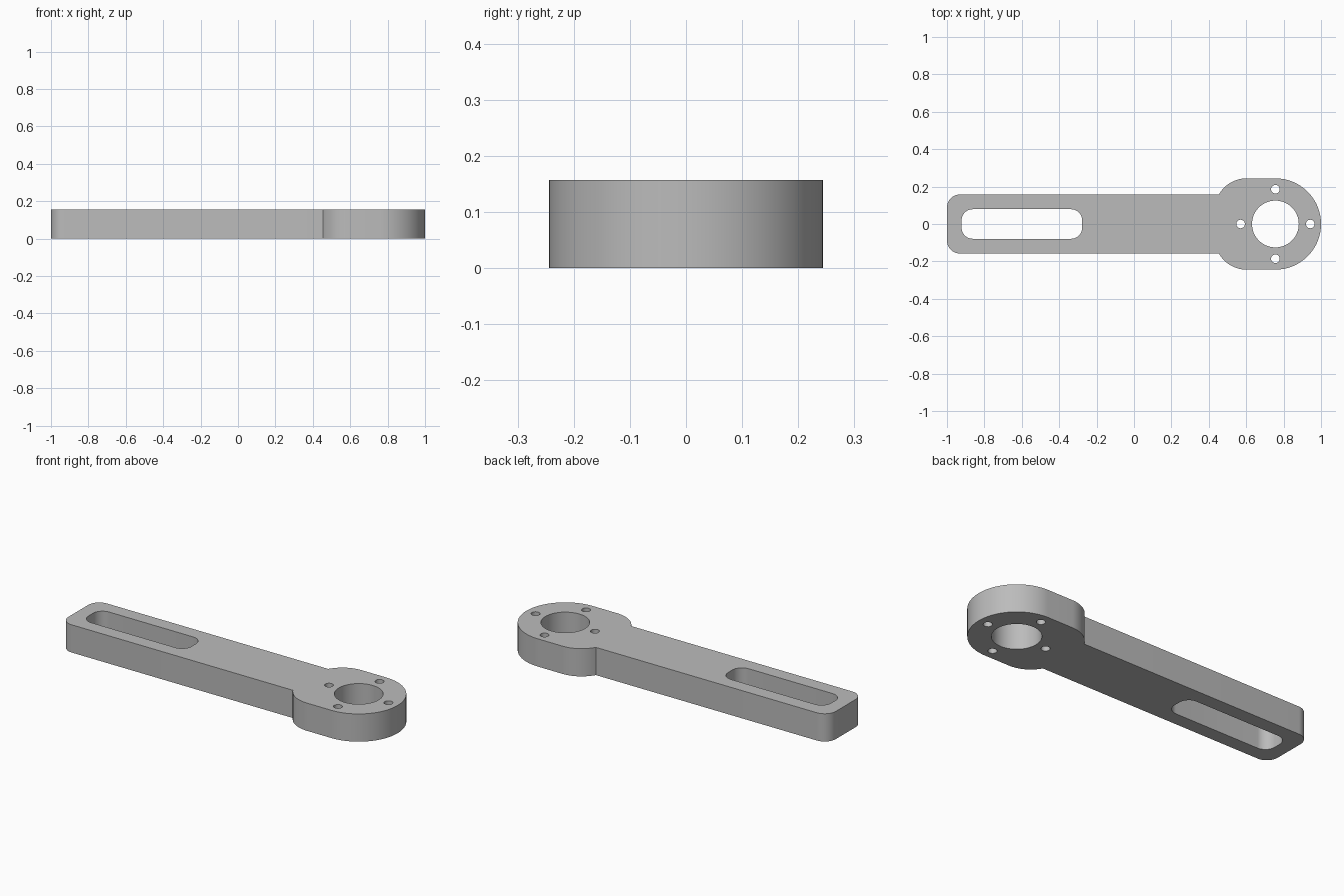
import bpy
import bmesh
from math import pi, cos, sin, asin

cube = bpy.data.objects.get("Cube")
if cube:
    bpy.data.objects.remove(cube)

THICK = 0.157
ARM_Y = 0.158       # half width of the arm
HEAD_Y = 0.244      # half width and nose radius of the head
HUB_X = 0.756       # centre of the bore


def arc(cx, cy, r, a0, a1, steps):
    return [(cx + r * cos(a0 + (a1 - a0) * i / steps),
             cy + r * sin(a0 + (a1 - a0) * i / steps)) for i in range(steps + 1)]


def circle(cx, cy, r, steps):
    return arc(cx, cy, r, 0, 2 * pi, steps)[:-1]


def rounded_box(x0, x1, half, r):
    pts = []
    corners = [(x1 - r, half - r), (x0 + r, half - r),
               (x0 + r, r - half), (x1 - r, r - half)]
    for i, (cx, cy) in enumerate(corners):
        pts += arc(cx, cy, r, i * pi / 2, (i + 1) * pi / 2, 12)
    return pts


# Outer outline: upper half, then mirrored
shoulder_r = 0.17
shoulder_y = HEAD_Y - shoulder_r
start = asin((ARM_Y - shoulder_y) / shoulder_r)
upper = arc(HUB_X, 0, HEAD_Y, 0, pi / 2, 32)
upper += arc(0.602, shoulder_y, shoulder_r, pi / 2, pi - start, 16)
upper += arc(-0.93, ARM_Y - 0.07, 0.07, pi / 2, pi, 12)
outline = upper + [(x, -y) for x, y in reversed(upper[1:])]

# Openings: slot, bore and four bolt holes
loops = [outline, rounded_box(-0.922, -0.277, 0.079, 0.06),
         circle(HUB_X, 0, 0.125, 64)]
for i in range(4):
    a = i * pi / 2
    loops.append(circle(HUB_X + 0.186 * cos(a), 0.186 * sin(a), 0.023, 24))

# Fill the flat profile and extrude it to thickness
bm = bmesh.new()
for pts in loops:
    verts = [bm.verts.new((x, y, 0)) for x, y in pts]
    for i, v in enumerate(verts):
        bm.edges.new((verts[i - 1], v))
bmesh.ops.triangle_fill(bm, edges=bm.edges[:], use_beauty=True, normal=(0, 0, 1))
result = bmesh.ops.extrude_face_region(bm, geom=bm.faces[:], use_keep_orig=True)
top = [g for g in result["geom"] if isinstance(g, bmesh.types.BMVert)]
bmesh.ops.translate(bm, verts=top, vec=(0, 0, THICK))
bmesh.ops.recalc_face_normals(bm, faces=bm.faces[:])
mesh = bpy.data.meshes.new("slotted_arm")
bm.to_mesh(mesh)
bm.free()

arm = bpy.data.objects.new("slotted_arm", mesh)
bpy.context.collection.objects.link(arm)

# Plain grey metal
grey = bpy.data.materials.new("grey_metal")
grey.use_nodes = True
colour = (0.5, 0.5, 0.5, 1)
grey.diffuse_color = colour
grey.node_tree.nodes["Principled BSDF"].inputs["Base Color"].default_value = colour
mesh.materials.append(grey)

# Smooth walls with sharp rims
bpy.ops.object.select_all(action="DESELECT")
arm.select_set(True)
bpy.context.view_layer.objects.active = arm
bpy.ops.object.shade_smooth_by_angle(angle=pi / 6)
